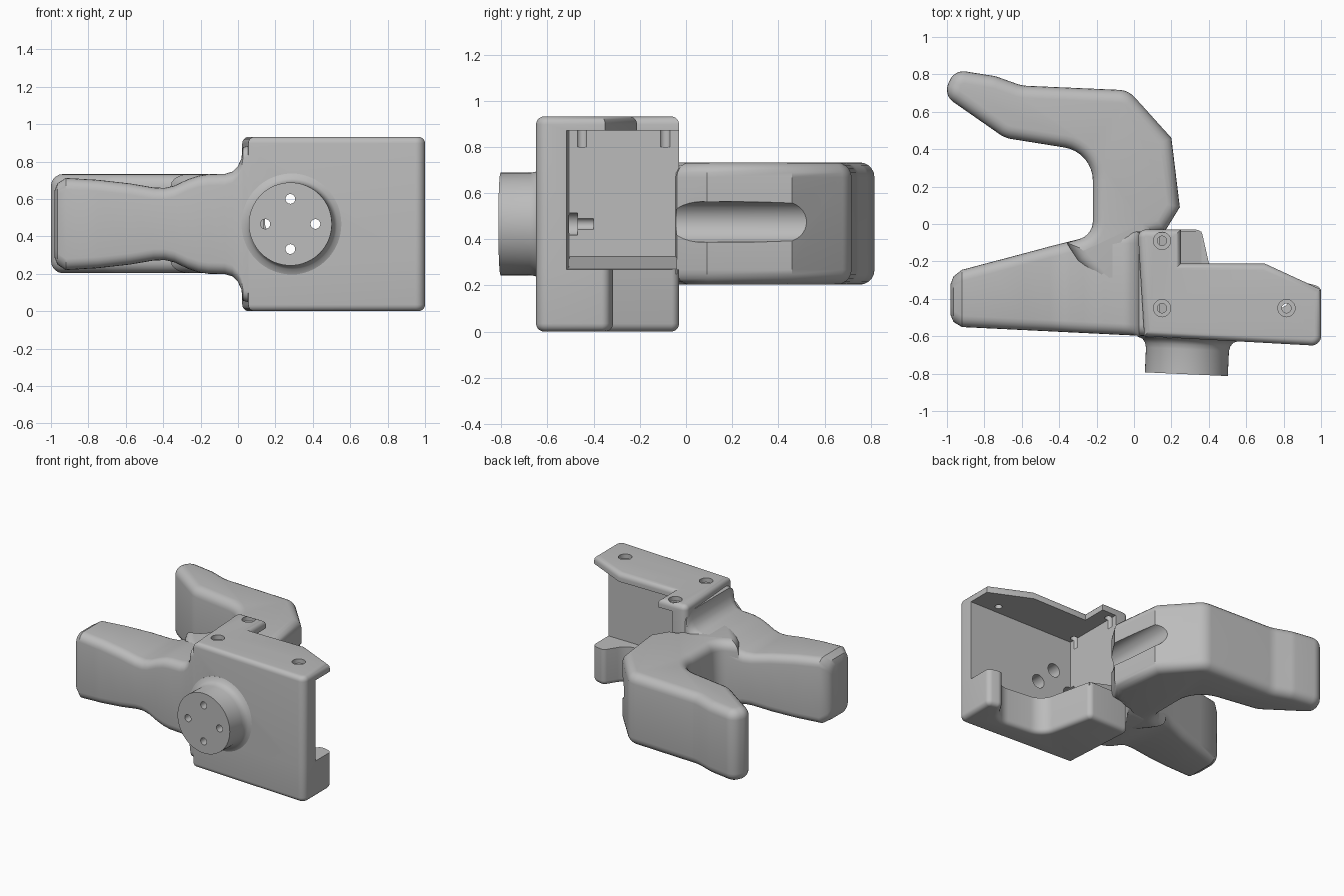
import bpy, bmesh, math
from mathutils import Vector, Matrix

cube = bpy.data.objects.get("Cube")
if cube:
    bpy.data.objects.remove(cube, do_unlink=True)

grey = bpy.data.materials.new("plain_grey")
grey.use_nodes = True
colour = (0.5, 0.5, 0.5, 1)
grey.diffuse_color = colour
grey.node_tree.nodes["Principled BSDF"].inputs["Base Color"].default_value = colour


def make_object(name, bm):
    bmesh.ops.recalc_face_normals(bm, faces=bm.faces)
    mesh = bpy.data.meshes.new(name)
    bm.to_mesh(mesh)
    bm.free()
    mesh.materials.append(grey)
    obj = bpy.data.objects.new(name, mesh)
    bpy.context.collection.objects.link(obj)
    return obj


def loft(name, rings):
    """Skin a row of equal-length closed rings and cap both ends."""
    bm = bmesh.new()
    rows = [[bm.verts.new(p) for p in ring] for ring in rings]
    n = len(rows[0])
    for a, b in zip(rows, rows[1:]):
        for i in range(n):
            j = (i + 1) % n
            bm.faces.new((a[i], a[j], b[j], b[i]))
    bm.faces.new(rows[0][::-1])
    bm.faces.new(rows[-1])
    return make_object(name, bm)


def rounded(points, steps=8):
    """Outline with each corner (x, y, radius) replaced by an arc."""
    out = []
    for i, (x, y, r) in enumerate(points):
        p = Vector((x, y, 0))
        if r == 0:
            out.append(p)
            continue
        a = (Vector((*points[i - 1][:2], 0)) - p).normalized()
        b = (Vector((*points[(i + 1) % len(points)][:2], 0)) - p).normalized()
        half = a.angle(b) / 2
        c = p + (a + b).normalized() * r / math.sin(half)
        t = r / math.tan(half)
        u, v = (p + a * t - c), (p + b * t - c)
        for k in range(steps + 1):
            out.append(c + u.slerp(v, k / steps).normalized() * r)
    return out


def inset(outline, d):
    """Move a counter-clockwise outline inward by d."""
    out = []
    for i, p in enumerate(outline):
        a = (p - outline[i - 1]).normalized()
        b = (outline[(i + 1) % len(outline)] - p).normalized()
        na, nb = Vector((-a.y, a.x, 0)), Vector((-b.y, b.x, 0))
        out.append(p + (na + nb) * d / (1 + na.dot(nb)))
    return out


def slab(name, points, z0, z1, low=0.0, high=0.0):
    """Extruded outline with rounded lower and upper rims."""
    outline = rounded(points)
    angles = [k * math.pi / 10 for k in range(6)]
    levels = [(low * (1 - math.sin(t)), z0 + low * (1 - math.cos(t))) for t in angles] if low else [(0, z0)]
    levels += [(high * (1 - math.cos(t)), z1 - high * (1 - math.sin(t))) for t in angles] if high else [(0, z1)]
    return loft(name, [[Vector((p.x, p.y, z)) for p in inset(outline, d)] for d, z in levels])


def rod(name, start, end, r):
    start, end = Vector(start), Vector(end)
    bm = bmesh.new()
    turn = (end - start).to_track_quat('Z', 'Y').to_matrix().to_4x4()
    bmesh.ops.create_cone(bm, cap_ends=True, segments=32, radius1=r, radius2=r,
                          depth=(end - start).length,
                          matrix=Matrix.Translation((start + end) / 2) @ turn)
    return make_object(name, bm)


def cut(target, cutters):
    bpy.context.view_layer.objects.active = target
    for cutter in cutters:
        cutter.hide_render = True
        mod = target.modifiers.new("cut", 'BOOLEAN')
        mod.operation, mod.solver, mod.object = 'DIFFERENCE', 'EXACT', cutter
        bpy.ops.object.modifier_apply(modifier=mod.name)


def discard(objects):
    for obj in objects:
        bpy.data.objects.remove(obj, do_unlink=True)


MID = 0.466

# Rear hooked arm with a tool clearance groove along its outer side
hook = slab("hook_arm", [
    (-0.16, -0.35, 0), (0.09, -0.35, 0), (0.11, -0.05, 0), (0.165, -0.04, 0),
    (0.245, 0.09, 0), (0.2, 0.46, 0), (-0.03, 0.715, 0.12), (-0.6, 0.74, 0.2),
    (-0.74, 0.79, 0.2), (-0.96, 0.825, 0.08), (-1.02, 0.69, 0.08),
    (-0.69, 0.46, 0.16), (-0.22, 0.385, 0.18), (-0.22, -0.06, 0.1),
    (-0.36, -0.1, 0), (-0.3, -0.2, 0)], 0.203, 0.733, 0.065, 0.065)
groove = rod("groove_cutter", (0.232, -0.2, 0.475), (0.232, 0.8, 0.475), 0.088)
cut(hook, [groove])
discard([groove])

# Front jaw, pinched in the middle and flaring into the bracket:
# x, back y, half height, shrink at the rounded end
stations = [(-0.98, -0.26, 0.24, 0.06), (-0.965, -0.255, 0.243, 0.025),
            (-0.92, -0.245, 0.246, 0), (-0.75, -0.2, 0.236, 0), (-0.58, -0.155, 0.217, 0),
            (-0.45, -0.12, 0.195, 0), (-0.39, -0.105, 0.193, 0), (-0.34, -0.092, 0.205, 0),
            (-0.27, -0.075, 0.238, 0), (-0.21, -0.06, 0.258, 0), (-0.16, -0.05, 0.266, 0),
            (-0.07, -0.045, 0.268, 0), (-0.03, -0.043, 0.28, 0), (0.0, -0.042, 0.31, 0),
            (0.018, -0.041, 0.35, 0), (0.026, -0.041, 0.41, 0), (0.08, -0.041, 0.425, 0)]
rings = []
for x, back, h, s in stations:
    front = -0.596 - 0.049 * x
    r = 0.06
    y0, y1, k = front + s, back - s, h - s
    ring = rounded([(y0, MID - k, r), (y1, MID - k, r), (y1, MID + k, r), (y0, MID + k, r)], 5)
    rings.append([Vector((x, p.x, p.y)) for p in ring])
jaw = loft("front_jaw", rings)

# Bracket: upper shell with an open cavity, standing on a solid lower block
front_edge = [(0.055, -0.6, 0), (1.0, -0.652, 0.05)]
FLOOR = 0.27
shell = slab("bracket_shell", front_edge + [
    (1.0, -0.35, 0), (0.7, -0.212, 0), (0.25, -0.212, 0),
    (0.25, -0.03, 0), (0.02, -0.03, 0.04)], FLOOR, 0.932, 0, 0.035)
block = slab("bracket_base", front_edge + [
    (1.0, -0.335, 0.04), (0.9, -0.31, 0.04), (0.8, -0.47, 0.13), (0.45, -0.43, 0.13),
    (0.36, -0.03, 0.04), (0.02, -0.03, 0.04)], 0, FLOOR, 0.035, 0)
cavity = slab("cavity_cutter", [
    (0.135, -0.505, 0), (1.2, -0.52, 0), (1.2, 0.2, 0), (0.135, 0.2, 0)], 0.1, 0.87)

# Sloped floor beside the cavity wall
ramp_profile = [(0.12, 0.25), (0.36, 0.25), (0.36, 0.271), (0.12, 0.33)]
ramp = loft("cavity_ramp", [[Vector((x, y, z)) for x, z in ramp_profile] for y in (-0.51, -0.04)])

# Round mounting boss with a flared root
boss_profile = [(0.222, -0.803), (0.222, -0.67), (0.228, -0.645), (0.242, -0.625),
                (0.27, -0.613), (0.27, -0.56)]
tilt = Matrix.Rotation(-0.045, 3, 'Z')
rings = []
for r, y in boss_profile:
    ring = []
    for k in range(64):
        a = k * math.tau / 64
        p = tilt @ Vector((r * math.cos(a), y + 0.8, r * math.sin(a)))
        ring.append(p + Vector((0.28, -0.8, MID)))
    rings.append(ring)
boss = loft("mounting_boss", rings)

# Bolt holes through the boss, wider from behind, and screw holes in the top plate
bolts, screws = [], []
for k in range(4):
    a = k * math.pi / 2
    x, z = 0.28 + 0.134 * math.cos(a), MID + 0.134 * math.sin(a)
    bolts.append(rod("bolt_cutter", (x, -0.9, z), (x, -0.4, z), 0.026))
    bolts.append(rod("counterbore_cutter", (x, -0.64, z), (x, -0.47, z), 0.05))
for x, y in [(0.15, -0.09), (0.15, -0.45), (0.815, -0.45)]:
    screws.append(rod("screw_cutter", (x, y, 0.8), (x, y, 1.0), 0.025))
    screws.append(rod("screw_head_cutter", (x, y, 0.9), (x, y, 1.0), 0.046))
cut(shell, [cavity] + bolts + screws)
cut(boss, bolts)
discard([cavity] + bolts + screws)

# Smooth shading with crisp edges
bpy.ops.object.select_all(action='DESELECT')
for obj in (hook, jaw, shell, block, ramp, boss):
    obj.select_set(True)
    bpy.context.view_layer.objects.active = obj
bpy.ops.object.shade_smooth_by_angle(angle=math.radians(32))
